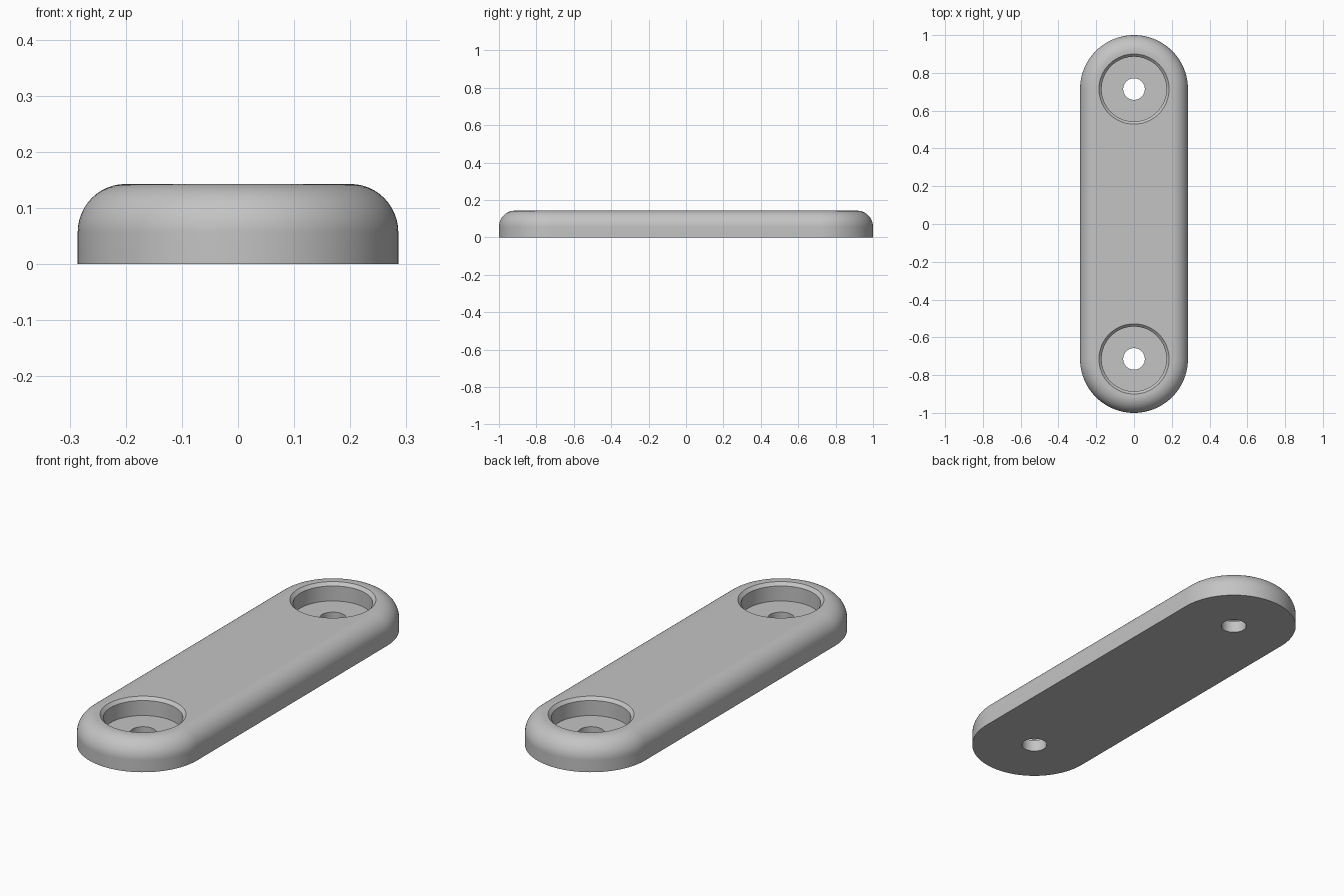
import bpy
import bmesh
from math import sin, cos, pi

UNIT = 1 / 35                 # overall length is 70 design units
SEGMENTS = 96                 # steps around every outline
SPACING = 25 * UNIT           # hole centres along y, either side of the middle

cube = bpy.data.objects.get("Cube")
if cube:
    bpy.data.objects.remove(cube)

grey = bpy.data.materials.new("plain grey")
grey.use_nodes = True
grey.diffuse_color = (0.55, 0.55, 0.55, 1)
grey.node_tree.nodes["Principled BSDF"].inputs["Base Color"].default_value = grey.diffuse_color


def loft(name, profile, stretch=0, centre=0):
    """Closed solid from (radius, z) steps; stretch turns circles into slots."""
    bm = bmesh.new()
    rings = []
    for radius, z in profile:
        ring = []
        for end in (0, 1):
            shift = centre + (stretch if end == 0 else -stretch)
            for i in range(SEGMENTS // 2 + 1):
                a = pi * end + 2 * pi * i / SEGMENTS
                ring.append(bm.verts.new((radius * cos(a), radius * sin(a) + shift, z)))
        rings.append(ring)
    for low, high in zip(rings, rings[1:]):
        for i in range(len(low)):
            j = (i + 1) % len(low)
            bm.faces.new((low[i], low[j], high[j], high[i]))
    bm.faces.new(rings[0][::-1])
    bm.faces.new(rings[-1])
    bmesh.ops.remove_doubles(bm, verts=bm.verts, dist=1e-5)
    bmesh.ops.recalc_face_normals(bm, faces=bm.faces)
    mesh = bpy.data.meshes.new(name)
    bm.to_mesh(mesh)
    bm.free()
    mesh.materials.append(grey)
    obj = bpy.data.objects.new(name, mesh)
    bpy.context.collection.objects.link(obj)
    return obj


# Slot-shaped plate with a rounded top rim
steps = 12
arc = [(7 + 3 * cos(pi / 2 * i / steps), 2 + 3 * sin(pi / 2 * i / steps))
       for i in range(steps + 1)]
plate = loft("mounting_plate", [(r * UNIT, z * UNIT) for r, z in [(10, 0)] + arc], SPACING)
bpy.context.view_layer.objects.active = plate
plate.select_set(True)

# Through hole, flat counterbore and chamfered mouth at each end
bore = [(2, -1), (2, 2), (6, 2), (6, 4.5), (7, 5.5)]
for side, label in ((-1, "front"), (1, "back")):
    cutter = loft(label + "_hole_cutter", [(r * UNIT, z * UNIT) for r, z in bore],
                  centre=side * SPACING)
    cutter.hide_render = True
    cut = plate.modifiers.new(label + "_hole", "BOOLEAN")
    cut.operation = "DIFFERENCE"
    cut.solver = "EXACT"
    cut.object = cutter
    bpy.ops.object.modifier_apply(modifier=cut.name)
    bpy.data.objects.remove(cutter)

# Smooth curves, crisp hole edges and flat faces
bpy.ops.object.shade_smooth_by_angle(angle=pi / 6)
weighted = plate.modifiers.new("flat_faces", "WEIGHTED_NORMAL")
weighted.keep_sharp = True
